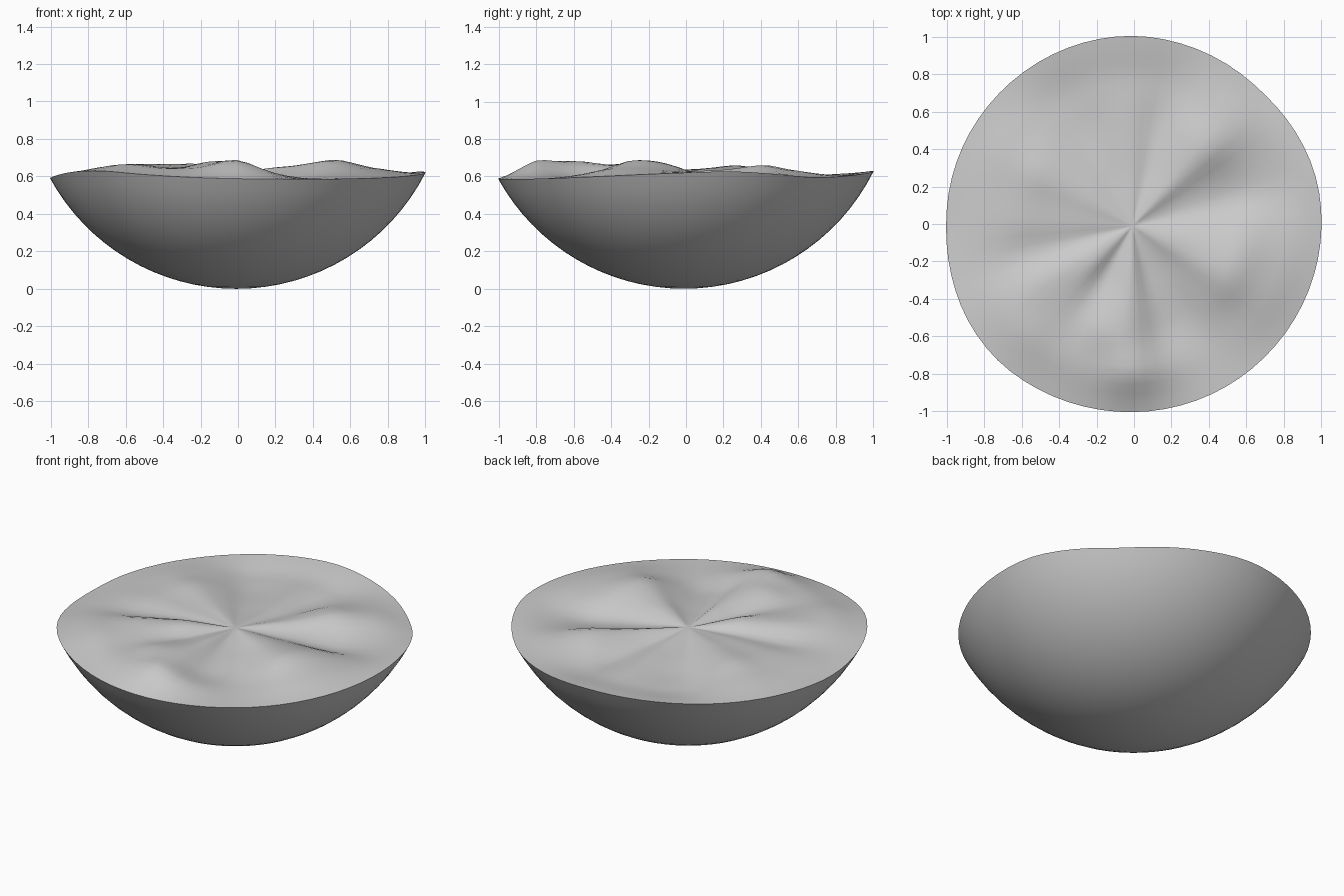
import bpy, bmesh, math

if "Cube" in bpy.data.objects:
    bpy.data.objects.remove(bpy.data.objects["Cube"])

SEG = 72
# Top surface heights (in 1/1000) on rings, every 15 degrees counter-clockwise from +x
RINGS = [
    (0.30, [630, 600, 607, 636, 622, 597, 610, 602, 606, 630, 645, 640,
            635, 625, 662, 665, 626, 640, 652, 606, 602, 620, 650, 652]),
    (0.58, [640, 577, 600, 660, 638, 582, 606, 592, 586, 630, 660, 645,
            636, 614, 664, 658, 645, 680, 672, 594, 582, 628, 685, 682]),
    (0.78, [622, 592, 605, 635, 616, 588, 600, 595, 585, 620, 635, 626,
            625, 622, 655, 666, 646, 650, 690, 620, 588, 610, 642, 642]),
    (1.00, [620, 627, 612, 594, 603, 617, 630, 626, 617, 608, 602, 596,
            590, 603, 624, 629, 611, 596, 588, 586, 587, 590, 598, 609]),
]
CENTRE = 0.625
R = 1.133                  # radius of the spherical underside
OFFSET = (-0.009, -0.011)  # keeps the uneven rim centred


def ring_height(vals, a):
    """Smooth periodic interpolation around a ring."""
    t = (a / math.tau * len(vals)) % len(vals)
    i = int(t)
    f = t - i
    p0, p1, p2, p3 = (vals[(i + k) % len(vals)] / 1000 for k in (-1, 0, 1, 2))
    return p1 + 0.5 * f * (p2 - p0 + f * (2*p0 - 5*p1 + 4*p2 - p3 + f * (3*(p1 - p2) + p3 - p0)))


def rim_radius(a):
    """Radius where the wavy rim meets the sphere."""
    z = ring_height(RINGS[-1][1], a)
    return math.sqrt(R * R - (R - z) ** 2)


def top_point(t, a):
    pts = [(0.0, CENTRE)] + [(rr, ring_height(v, a)) for rr, v in RINGS]
    for (r0, z0), (r1, z1) in zip(pts, pts[1:]):
        if t <= r1 + 1e-6:
            f = (t - r0) / (r1 - r0)
            f = 0.6 * f + 0.4 * f * f * (3 - 2 * f)
            return t * rim_radius(a), z0 + (z1 - z0) * f


def bowl_point(t, a):
    ang = t * math.acos((R - ring_height(RINGS[-1][1], a)) / R)
    return R * math.sin(ang), R - R * math.cos(ang)


def polar_sheet(name, steps, point, flip):
    """Disc of rings; point(t, angle) gives radius and height."""
    bm = bmesh.new()
    c = bm.verts.new((*OFFSET, point(0, 0)[1]))
    rows = []
    for i in range(1, steps + 1):
        row = []
        for k in range(SEG):
            a = math.tau * k / SEG
            r, z = point(i / steps, a)
            row.append(bm.verts.new((OFFSET[0] + r * math.cos(a), OFFSET[1] + r * math.sin(a), z)))
        rows.append(row)
    for k in range(SEG):
        n = (k + 1) % SEG
        bm.faces.new((c, rows[0][k], rows[0][n]))
        for lo, hi in zip(rows, rows[1:]):
            bm.faces.new((lo[k], hi[k], hi[n], lo[n]))
    if flip:
        bmesh.ops.reverse_faces(bm, faces=bm.faces[:])
    for f in bm.faces:
        f.smooth = True
    me = bpy.data.meshes.new(name)
    bm.to_mesh(me)
    bm.free()
    ob = bpy.data.objects.new(name, me)
    bpy.context.collection.objects.link(ob)
    return ob


# Rounded underside with wavy rim
polar_sheet("bowl_underside", 16, bowl_point, True)
# Rippled top surface
polar_sheet("rippled_top", 20, top_point, False)
